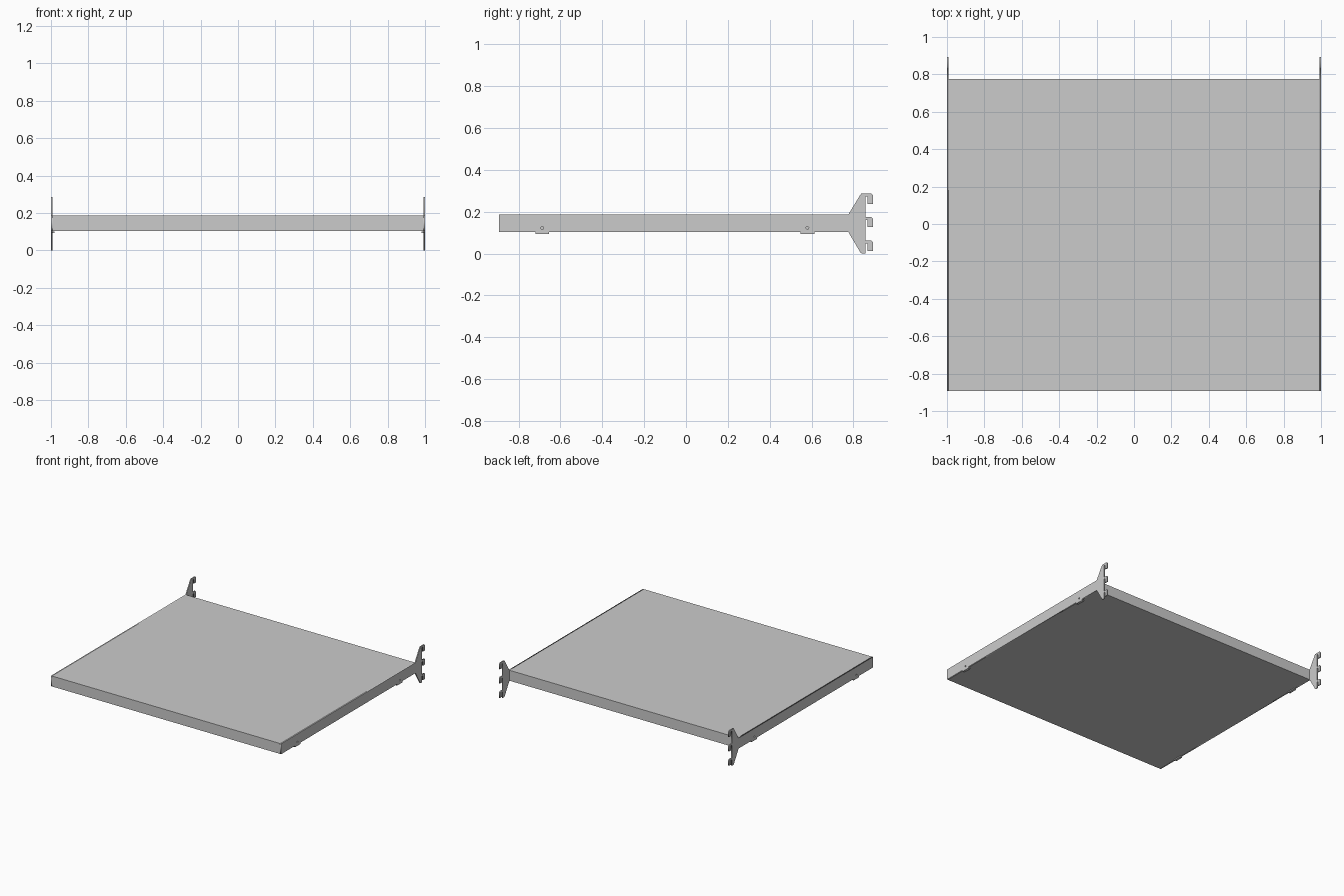
import bpy, math

if "Cube" in bpy.data.objects:
    bpy.data.objects.remove(bpy.data.objects["Cube"])

T = 0.008            # bracket sheet thickness
TABS = (-0.687, 0.58)  # y centres of the lower tabs
Z0, Z1 = 0.104, 0.186  # shelf bottom and top
Y0, Y1 = -0.893, 0.775


def box(name, lo, hi):
    bpy.ops.mesh.primitive_cube_add(size=1, location=[(a + b) / 2 for a, b in zip(lo, hi)])
    ob = bpy.context.object
    ob.name = name
    ob.scale = [b - a for a, b in zip(lo, hi)]
    bpy.ops.object.transform_apply(location=False, rotation=False, scale=True)
    return ob


def add_loop(curve, pts):
    s = curve.splines.new('POLY')
    s.points.add(len(pts) - 1)
    for p, (y, z) in zip(s.points, pts):
        p.co = (y, z, 0, 1)
    s.use_cyclic_u = True


def bracket_outline():
    pts = [(Y0, Z1), (Y0, Z0)]
    # lower edge with small tabs
    for c in TABS:
        pts += [(c - 0.033, Z0), (c - 0.033, 0.093), (c + 0.033, 0.093), (c + 0.033, Z0)]
    # flared rear end
    pts += [(Y1, Z0), (0.834, 0.004), (0.843, 0.0), (0.858, 0.0)]
    # three downward hooks
    for top in (0.062, 0.175, 0.287):
        pts += [(0.858, top - 0.014), (0.868, top - 0.014), (0.868, top - 0.049),
                (0.893, top - 0.049), (0.893, top - 0.008), (0.886, top)]
        if top < 0.28:
            pts += [(0.858, top)]
    pts += [(0.838, 0.287), (0.832, 0.28), (Y1, Z1)]
    return pts


def bracket(name, x):
    cu = bpy.data.curves.new(name, 'CURVE')
    cu.dimensions = '2D'
    cu.fill_mode = 'BOTH'
    cu.extrude = T / 2
    add_loop(cu, bracket_outline())
    # pin hole above each tab
    for c in TABS:
        add_loop(cu, [(c + 0.007 * math.cos(i * math.pi / 4),
                       0.123 + 0.007 * math.sin(i * math.pi / 4)) for i in range(8)])
    ob = bpy.data.objects.new(name, cu)
    bpy.context.collection.objects.link(ob)
    ob.rotation_euler = (math.pi / 2, 0, math.pi / 2)
    ob.location.x = x
    bpy.ops.object.select_all(action='DESELECT')
    ob.select_set(True)
    bpy.context.view_layer.objects.active = ob
    bpy.ops.object.convert(target='MESH')


# shelf board
xi = 1 - T
box("shelf_board", (-xi, Y0, Z0), (xi, Y1, Z1))

# side brackets with inward lips under the board
for side, s in (("left", -1), ("right", 1)):
    bracket(side + "_bracket", s * (1 - T / 2))
    for i, c in enumerate(TABS):
        xs = sorted((s * xi, s * (xi - 0.012)))
        box(f"{side}_support_lip_{i + 1}", (xs[0], c - 0.033, 0.093), (xs[1], c + 0.033, 0.101))
